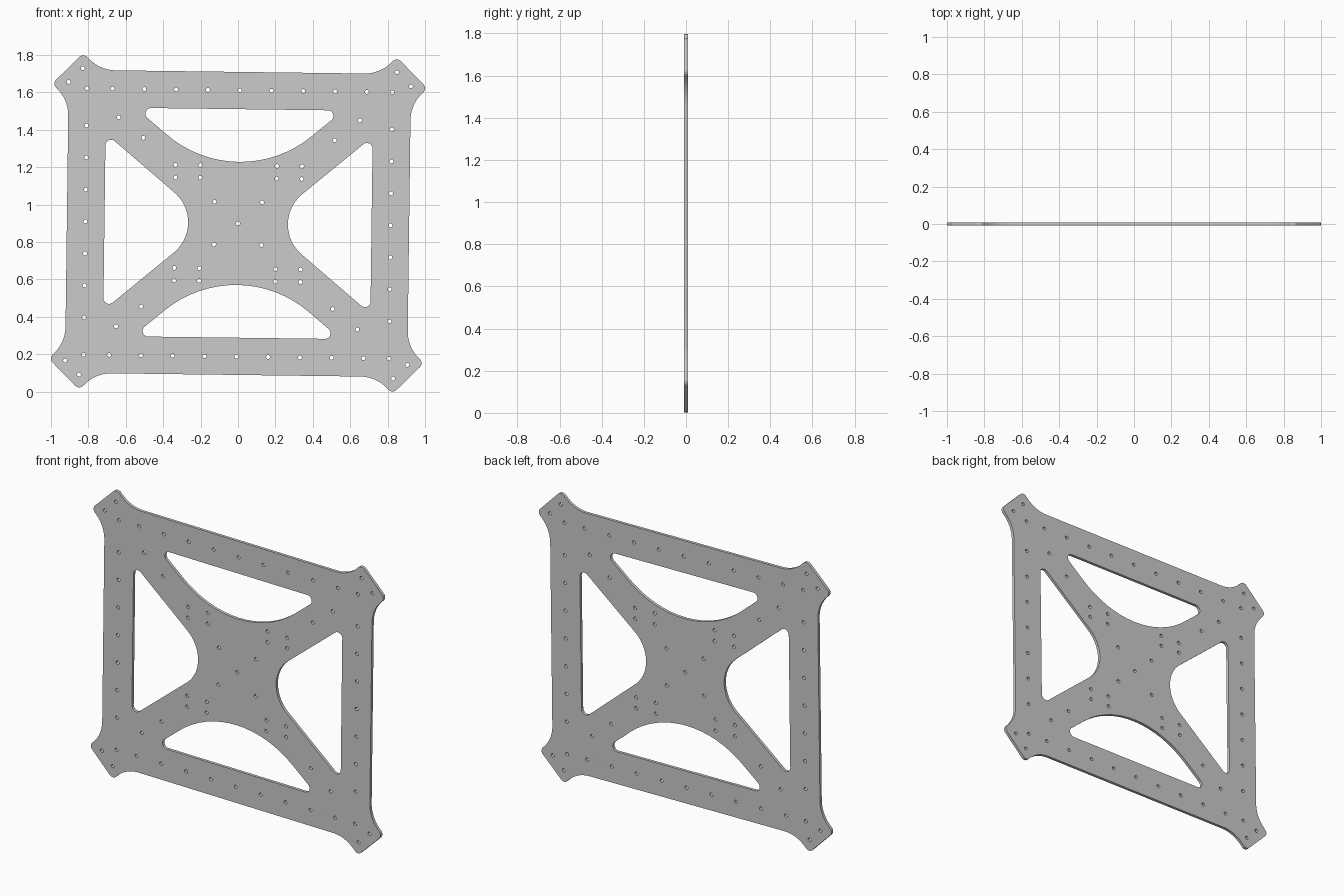
import bpy, bmesh
from math import pi, radians, sin, cos, tan, ceil
from mathutils import Vector, Matrix

if "Cube" in bpy.data.objects:
    bpy.data.objects.remove(bpy.data.objects["Cube"])

THICK = 0.018
TILT = -0.0128      # the plate sits very slightly rotated
MID_Z = 0.899


def rounded(corners):
    """Closed polygon of (x, z, radius) corners with every corner filleted."""
    pts = []
    n = len(corners)
    for i, (x, z, r) in enumerate(corners):
        p = Vector((x, z))
        a = (Vector(corners[i - 1][:2]) - p).normalized()
        b = (Vector(corners[(i + 1) % n][:2]) - p).normalized()
        half = a.angle(b) / 2
        centre = p + (a + b).normalized() * (r / sin(half))
        start = p + a * (r / tan(half)) - centre
        end = p + b * (r / tan(half)) - centre
        sweep = start.angle_signed(end)     # clockwise positive
        steps = max(4, ceil(abs(sweep) / radians(5)))
        for k in range(steps + 1):
            t = -sweep * k / steps
            pts.append(centre + Matrix.Rotation(t, 2) @ start)
    return pts


def circle(x, z, r=0.0105, n=20):
    return [Vector((x + r * cos(2 * pi * k / n), z + r * sin(2 * pi * k / n)))
            for k in range(n)]


# outer outline: one corner tab, mirrored round the four quadrants
tab = [(0.915, 0.647, 0.2), (1.003, 0.735, 0.03),
       (0.838, 0.900, 0.03), (0.748, 0.81, 0.2)]
outline = []
for sx, sz in ((1, 1), (-1, 1), (-1, -1), (1, -1)):
    quad = [(sx * x, sz * z, r) for x, z, r in tab]
    outline += quad if sx * sz > 0 else quad[::-1]
loops = [rounded(outline)]

# four windows
for s in (1, -1):
    loops.append(rounded([(s * 0.714, 0.473, 0.03), (s * 0.15, 0, 0.21),
                          (s * 0.714, -0.473, 0.03)]))
    loops.append(rounded([(-0.555, s * 0.611, 0.03), (0, s * 0.147, 0.6),
                          (0.555, s * 0.611, 0.03)]))

# bolt holes, one quadrant mirrored (the set drops duplicates on the axes)
quarter = [(0, 0), (0.127, 0.114), (0.204, 0.309), (0.338, 0.309),
           (0.204, 0.242), (0.338, 0.242), (0.512, 0.451), (0.645, 0.559),
           (0.84, 0.819), (0.915, 0.745), (0.816, 0.712)]
quarter += [(0.17 * i, 0.712) for i in range(5)]
quarter += [(0.816, 0.171 * i) for i in range(4)]
holes = {(sx * x + 0.0, sz * z + 0.0)
         for x, z in quarter for sx in (1, -1) for sz in (1, -1)}
loops += [circle(x, z) for x, z in sorted(holes)]

# filled, extruded curve
curve = bpy.data.curves.new("plate_profile", 'CURVE')
curve.dimensions = '2D'
curve.fill_mode = 'BOTH'
curve.extrude = THICK / 2
for loop in loops:
    spline = curve.splines.new('POLY')
    spline.points.add(len(loop) - 1)
    for point, co in zip(spline.points, loop):
        point.co = (co.x, co.y, 0, 1)
    spline.use_cyclic_u = True
profile = bpy.data.objects.new("plate_profile", curve)
bpy.context.collection.objects.link(profile)
bpy.context.view_layer.update()

# convert to a welded mesh standing upright
deps = bpy.context.evaluated_depsgraph_get()
mesh = bpy.data.meshes.new_from_object(profile.evaluated_get(deps))
bpy.data.objects.remove(profile)
mesh.transform(Matrix.Translation((0, 0, MID_Z)) @ Matrix.Rotation(pi / 2, 4, 'X')
               @ Matrix.Rotation(TILT, 4, 'Z'))
bm = bmesh.new()
bm.from_mesh(mesh)
bmesh.ops.remove_doubles(bm, verts=bm.verts, dist=1e-5)
bmesh.ops.recalc_face_normals(bm, faces=bm.faces)
bm.to_mesh(mesh)
bm.free()

plate = bpy.data.objects.new("frame_plate", mesh)
bpy.context.collection.objects.link(plate)
bpy.context.view_layer.objects.active = plate
plate.select_set(True)
bpy.ops.object.shade_smooth_by_angle(angle=radians(30))
